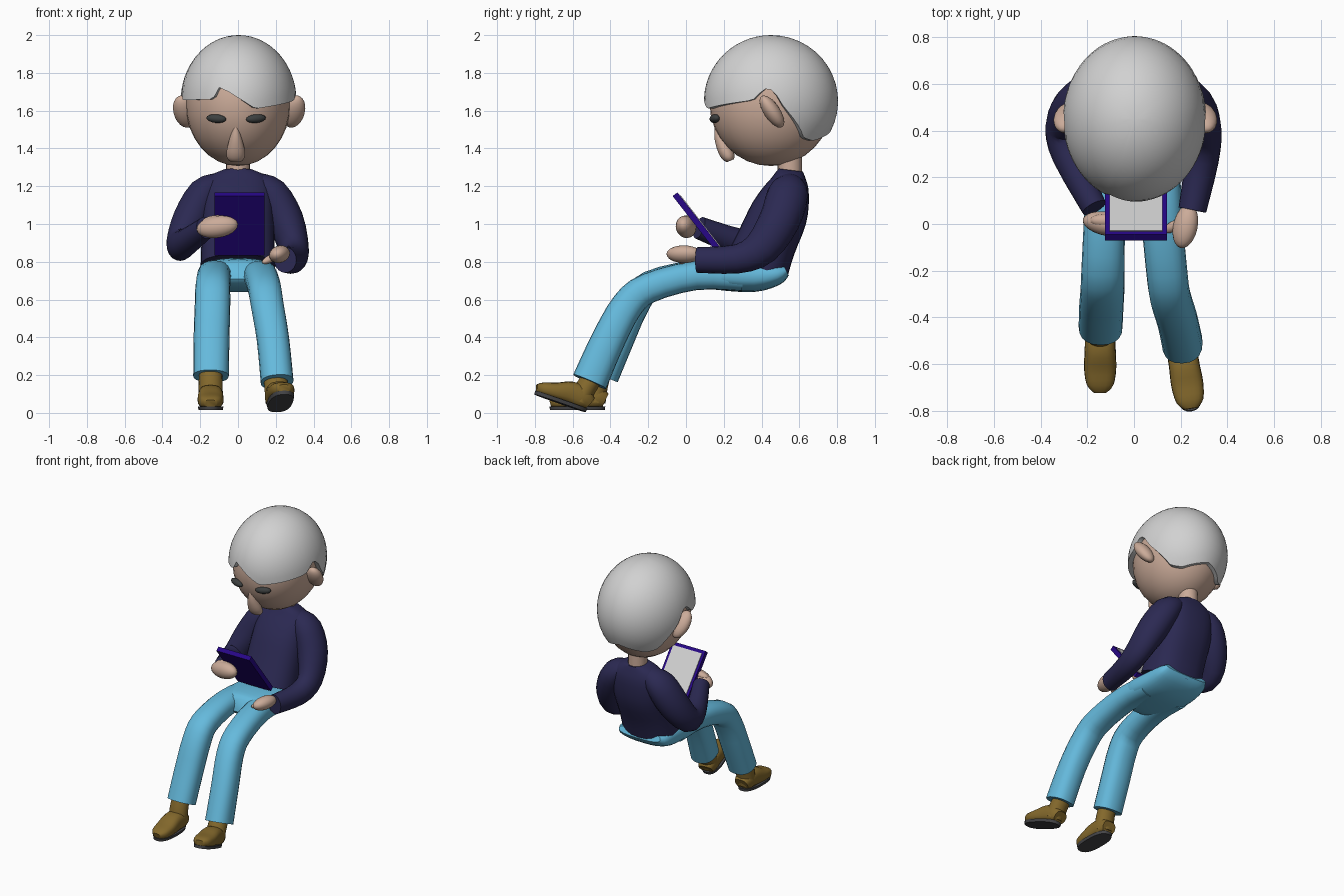
import bpy, bmesh
from math import sin, cos, pi, radians, acos, copysign
from mathutils import Vector, Matrix, Euler

cube = bpy.data.objects.get("Cube")
if cube:
    bpy.data.objects.remove(cube, do_unlink=True)


def material(name, rgb):
    m = bpy.data.materials.new(name)
    m.use_nodes = True
    m.diffuse_color = (*rgb, 1)
    m.node_tree.nodes["Principled BSDF"].inputs["Base Color"].default_value = (*rgb, 1)
    return m


SKIN = material("skin", (0.6, 0.41, 0.32))
HAIR = material("light grey hair", (0.64, 0.64, 0.64))
NAVY = material("navy sweater", (0.024, 0.022, 0.085))
BLUE = material("light blue denim", (0.13, 0.49, 0.72))
BROWN = material("brown leather", (0.23, 0.14, 0.025))
SOLE = material("dark rubber", (0.06, 0.06, 0.065))
DARK = material("eye black", (0.045, 0.05, 0.05))
COVER = material("violet blue cover", (0.02, 0.002, 0.24))
PAGE = material("page grey", (0.64, 0.64, 0.64))


def finish(name, bm, mat, matrix=None):
    """Turn a bmesh into a smooth object with sharp edges kept."""
    if matrix:
        bm.transform(matrix)
    bmesh.ops.recalc_face_normals(bm, faces=bm.faces)
    mesh = bpy.data.meshes.new(name)
    bm.to_mesh(mesh)
    bm.free()
    mesh.materials.append(mat)
    ob = bpy.data.objects.new(name, mesh)
    bpy.context.collection.objects.link(ob)
    bpy.ops.object.select_all(action='DESELECT')
    ob.select_set(True)
    bpy.context.view_layer.objects.active = ob
    bpy.ops.object.shade_smooth_by_angle(angle=radians(50))
    return ob


def place(loc, rot=(0, 0, 0), size=(1, 1, 1)):
    return Matrix.LocRotScale(Vector(loc), Euler([radians(a) for a in rot]), Vector(size))


def ellipsoid(name, mat, loc, size, rot=(0, 0, 0), seg=24):
    bm = bmesh.new()
    bmesh.ops.create_uvsphere(bm, u_segments=seg, v_segments=seg // 2, radius=1)
    return finish(name, bm, mat, place(loc, rot, size))


def box(name, mat, matrix):
    bm = bmesh.new()
    bmesh.ops.create_cube(bm, size=1)
    return finish(name, bm, mat, matrix)


def catmull(a, b, c, d, t):
    return 0.5 * (2 * b + (c - a) * t + (2 * a - 5 * b + 4 * c - d) * t * t
                  + (3 * b - a - 3 * c + d) * t ** 3)


def tube(name, mat, points, power=1.0, seg=20, sub=3, matrix=None):
    """Sweep ellipses along a smoothed path of (x, y, z, half width, half depth)."""
    p = [Vector(q) for q in points]
    p = [p[0]] + p + [p[-1]]
    path = [catmull(*p[i:i + 4], k / sub) for i in range(len(p) - 3) for k in range(sub)]
    path.append(p[-1])
    bm = bmesh.new()
    rings = []
    for i, q in enumerate(path):
        tangent = path[min(i + 1, len(path) - 1)].xyz - path[max(i - 1, 0)].xyz
        tangent.normalize()
        side = Vector((1, 0, 0))
        side = (side - tangent * side.dot(tangent)).normalized()
        up = tangent.cross(side)
        ring = []
        for k in range(seg):
            c, s = cos(2 * pi * k / seg), sin(2 * pi * k / seg)
            c, s = copysign(abs(c) ** power, c), copysign(abs(s) ** power, s)
            ring.append(bm.verts.new(q.xyz + side * c * q[3] + up * s * q[4]))
        rings.append(ring)
    for a, b in zip(rings, rings[1:]):
        for k in range(seg):
            bm.faces.new((a[k], a[k - 1], b[k - 1], b[k]))
    bm.faces.new(rings[0])
    bm.faces.new(rings[-1])
    return finish(name, bm, mat, matrix)


# Head, neck, ears and face
ellipsoid("head", SKIN, (0, 0.45, 1.64), (0.278, 0.325, 0.333), seg=32)
tube("neck", SKIN, [(0, 0.55, 1.2, 0.063, 0.065), (0, 0.55, 1.4, 0.063, 0.065)])
for side, word in ((1, "left"), (-1, "right")):
    ellipsoid(word + "_ear", SKIN, (side * 0.29 + 0.006, 0.455, 1.595), (0.058, 0.043, 0.1),
              (35, side * 8, side * 10))
    ellipsoid(word + "_eye", DARK, (side * 0.105 - 0.01, 0.152, 1.558),
              (0.055, 0.024, 0.023), (0, side * -5, side * 16), 16)
tube("nose", SKIN, [(-0.012, 0.165, 1.53, 0.008, 0.012), (-0.012, 0.18, 1.46, 0.03, 0.03),
                    (-0.012, 0.205, 1.395, 0.047, 0.038), (-0.012, 0.226, 1.355, 0.048, 0.034),
                    (-0.012, 0.235, 1.335, 0.034, 0.02)])

# Hair cap: ellipsoid trimmed at a hairline given as (azimuth from the front, height)
temple = [(74, 1.655), (84, 1.715), (92, 1.71), (101, 1.62), (126, 1.455), (142, 1.44), (180, 1.49)]
fringe = [(-26, 1.66), (-21, 1.725), (-10, 1.7), (17, 1.61)]
hairline = [(-a, z) for a, z in reversed(temple)] + fringe + temple


def hairline_height(a):
    for (a0, z0), (a1, z1) in zip(hairline, hairline[1:]):
        if a0 <= a <= a1:
            return z0 + (z1 - z0) * (a - a0) / (a1 - a0)


bm = bmesh.new()
columns, rows = 72, 14
crown = bm.verts.new((0.003, 0.45, 2.0))
strips = []
for k in range(columns):
    azimuth = -180 + 360 * k / columns
    limit = acos((hairline_height(azimuth) - 1.65) / 0.35)
    strip = [crown]
    for r in list(range(1, rows + 1)) + [-1]:
        shrink = 1 if r > 0 else 0.9        # last row tucks the rim under
        t = limit * (r / rows if r > 0 else 1)
        a = radians(azimuth)
        strip.append(bm.verts.new((0.003 + 0.307 * sin(a) * sin(t) * shrink,
                                   0.45 - 0.355 * cos(a) * sin(t) * shrink,
                                   1.65 + 0.35 * cos(t))))
    strips.append(strip)
for k in range(columns):
    a, b = strips[k - 1], strips[k]
    bm.faces.new((crown, a[1], b[1]))
    for r in range(1, rows + 1):
        bm.faces.new((a[r], a[r + 1], b[r + 1], b[r]))
finish("hair", bm, HAIR)

# Sweater body and sleeves
tube("sweater_body", NAVY, [(0, 0.375, 0.775, 0.198, 0.172), (0, 0.425, 0.9, 0.194, 0.16),
                            (0, 0.495, 1.06, 0.192, 0.152), (0, 0.537, 1.18, 0.185, 0.118),
                            (0, 0.55, 1.25, 0.15, 0.085), (0, 0.555, 1.285, 0.08, 0.065)],
     power=0.8, seg=28)
shoulder = [(0.09, 0.548, 1.215, 0.06, 0.07), (0.175, 0.54, 1.16, 0.09, 0.108),
            (0.25, 0.495, 1.02, 0.098, 0.108)]
tube("left_sleeve", NAVY, shoulder + [(0.297, 0.4, 0.875, 0.078, 0.095), (0.29, 0.27, 0.815, 0.072, 0.077),
                                      (0.25, 0.06, 0.81, 0.06, 0.068)])
tube("right_sleeve", NAVY, [(-x, *rest) for x, *rest in shoulder]
     + [(-0.305, 0.41, 0.9, 0.075, 0.09), (-0.28, 0.29, 0.9, 0.07, 0.074),
        (-0.17, 0.07, 0.98, 0.055, 0.06)])

# Hands
ellipsoid("left_palm", SKIN, (0.22, -0.01, 0.84), (0.054, 0.095, 0.045), (0, -25, -12))
ellipsoid("left_thumb", SKIN, (0.168, -0.01, 0.815), (0.05, 0.022, 0.02), (0, -25, 30), 16)
ellipsoid("right_palm", SKIN, (-0.11, 0.0, 0.985), (0.112, 0.052, 0.058), (0, -8, -10))
ellipsoid("right_thumb", SKIN, (-0.125, 0.015, 1.022), (0.065, 0.028, 0.024), (0, -8, 0), 16)

# Trousers
tube("trouser_seat", BLUE, [(0, 0.53, 0.755, 0.165, 0.03), (0, 0.48, 0.735, 0.192, 0.06),
                            (0, 0.36, 0.725, 0.2, 0.085), (0, 0.18, 0.735, 0.2, 0.085),
                            (0, 0.06, 0.74, 0.16, 0.07), (0, 0.02, 0.75, 0.12, 0.045)],
     power=0.75, seg=28)
tube("left_trouser_leg", BLUE, [(0.11, 0.3, 0.72, 0.085, 0.075), (0.118, 0.05, 0.727, 0.088, 0.077),
                                (0.14, -0.2, 0.66, 0.088, 0.08), (0.155, -0.31, 0.57, 0.087, 0.085),
                                (0.185, -0.41, 0.39, 0.086, 0.09), (0.207, -0.51, 0.165, 0.087, 0.095)],
     power=0.85)
tube("right_trouser_leg", BLUE, [(-0.115, 0.3, 0.72, 0.085, 0.075), (-0.125, 0.05, 0.73, 0.088, 0.077),
                                 (-0.133, -0.19, 0.672, 0.092, 0.08), (-0.135, -0.28, 0.57, 0.094, 0.085),
                                 (-0.14, -0.355, 0.4, 0.095, 0.085), (-0.143, -0.44, 0.195, 0.094, 0.085)],
     power=0.85)

# Boots, the left one resting on its heel
for word, frame in (("left", place((0.212, -0.585, 0.022), (-19, 0, 9))),
                    ("right", place((-0.145, -0.487, 0.015)))):
    tube(word + "_boot_shaft", BROWN, [(0, 0.045, 0.215, 0.06, 0.052), (0, 0.018, 0.13, 0.064, 0.056),
                                       (0, 0.005, 0.04, 0.064, 0.056)], matrix=frame)
    tube(word + "_boot_foot", BROWN, [(0, 0.06, 0.05, 0.05, 0.04), (0, 0.02, 0.065, 0.064, 0.058),
                                      (0, -0.05, 0.07, 0.066, 0.062), (0, -0.13, 0.053, 0.069, 0.046),
                                      (0, -0.2, 0.043, 0.058, 0.034), (0, -0.232, 0.035, 0.03, 0.02)],
         power=0.75, matrix=frame)
    tube(word + "_boot_sole", SOLE, [(0, -0.088, 0, 0.064, 0.145), (0, -0.088, 0.02, 0.068, 0.148)],
         power=0.8, seg=28, sub=1, matrix=frame)

# Tablet cover with a pale plate on the side facing the reader
tilt = place((0.008, 0.065, 1.0), (38, 0, 0))
box("tablet_cover", COVER, tilt @ place((0, 0, 0), size=(0.265, 0.032, 0.4)))
box("tablet_page", PAGE, tilt @ place((0, 0.016, 0), size=(0.228, 0.008, 0.355)))
